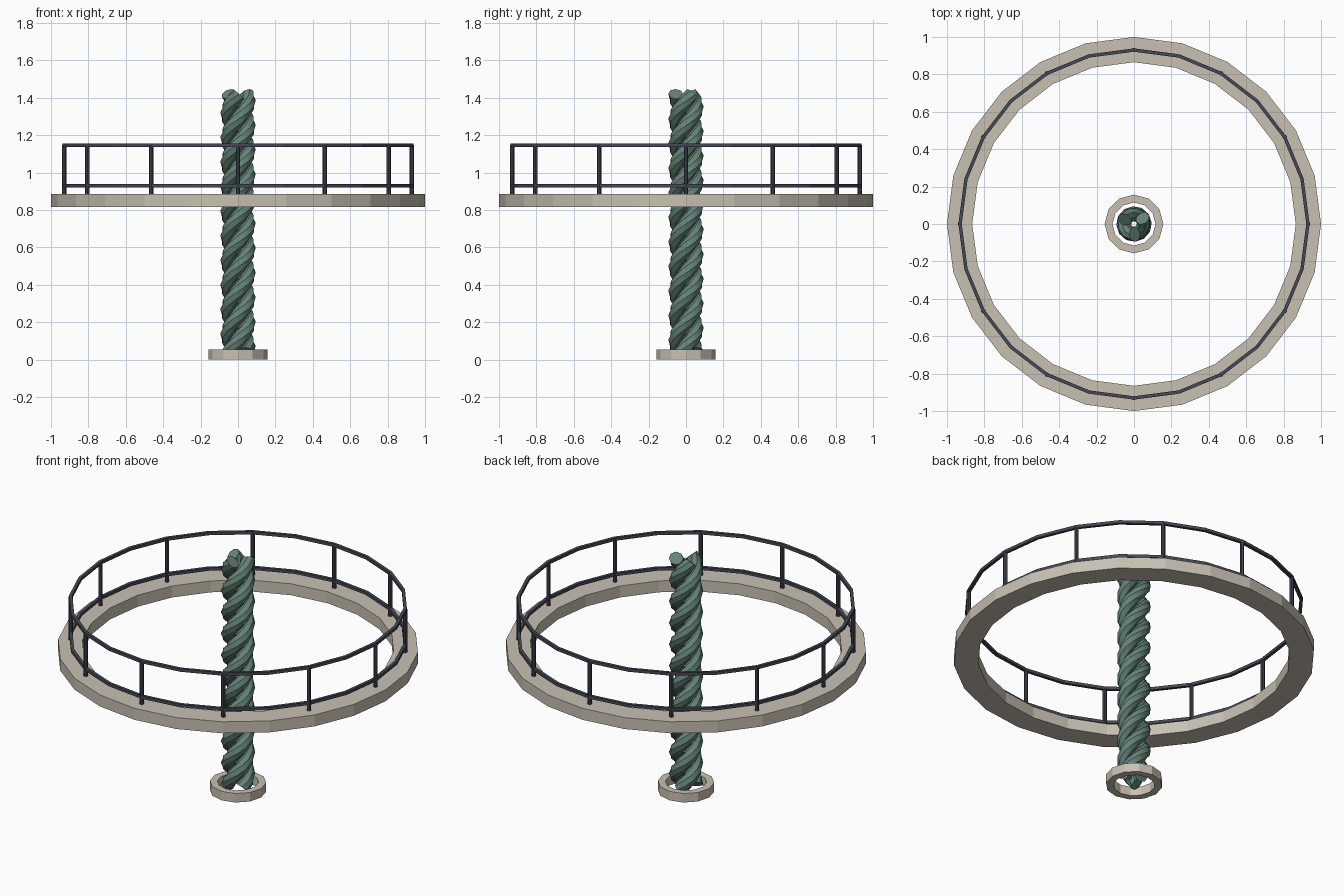
import bpy, bmesh
from math import sin, cos, pi, radians
from mathutils import Vector

cube = bpy.data.objects.get("Cube")
if cube:
    bpy.data.objects.remove(cube)


def material(name, rgb):
    m = bpy.data.materials.new(name)
    m.use_nodes = True
    m.diffuse_color = (*rgb, 1)
    m.node_tree.nodes["Principled BSDF"].inputs["Base Color"].default_value = (*rgb, 1)
    return m


STONE = material("pale stone", (0.58, 0.53, 0.45))
METAL = material("dark metal", (0.06, 0.065, 0.09))
GREEN = material("weathered green", (0.13, 0.23, 0.19))


def add(name, bm, mat):
    bmesh.ops.recalc_face_normals(bm, faces=bm.faces)
    mesh = bpy.data.meshes.new(name)
    bm.to_mesh(mesh)
    bm.free()
    mesh.materials.append(mat)
    obj = bpy.data.objects.new(name, mesh)
    bpy.context.collection.objects.link(obj)
    return obj


def polar(r, a, z):
    return Vector((r * cos(a), r * sin(a), z))


def loft(bm, rings, closed=False):
    """Skin a list of cross-sections, capping the ends when open."""
    loops = [[bm.verts.new(p) for p in ring] for ring in rings]
    pairs = list(zip(loops, loops[1:]))
    if closed:
        pairs.append((loops[-1], loops[0]))
    for a, b in pairs:
        for i in range(len(a)):
            j = (i + 1) % len(a)
            bm.faces.new((a[i], a[j], b[j], b[i]))
    if not closed:
        bm.faces.new(loops[0])
        bm.faces.new(loops[-1])


def flat_ring(name, outer, inner, z0, z1, sides, mat):
    bm = bmesh.new()
    section = [(outer, z0), (outer, z1), (inner, z1), (inner, z0)]
    loft(bm, [[polar(r, 2 * pi * i / sides, z) for r, z in section]
              for i in range(sides)], closed=True)
    return add(name, bm, mat)


def strand(name, start):
    """One helical strand, cut square to its path at both ends."""
    bm = bmesh.new()
    rings = []
    for i in range(STEPS + 1):
        t = i / STEPS
        a = start + TURNS * 2 * pi * t
        centre = polar(HELIX_R, a, Z0 + (Z1 - Z0) * t)
        out = Vector((cos(a), sin(a), 0))
        along = Vector((-sin(a) * HELIX_R * TURNS * 2 * pi,
                        cos(a) * HELIX_R * TURNS * 2 * pi, Z1 - Z0)).normalized()
        side = along.cross(out)
        rings.append([centre + STRAND_R * (cos(k * pi / 4) * out + sin(k * pi / 4) * side)
                      for k in range(8)])
    loft(bm, rings)
    obj = add(name, bm, GREEN)
    obj.data.shade_smooth()
    obj.data.set_sharp_from_angle(angle=radians(40))


# Twisted column
HELIX_R, STRAND_R, STEPS, TURNS = 0.055, 0.04, 42, 3.5
Z0, Z1 = 0.04, 1.42
for n in range(3):
    strand(f"column_strand_{n + 1}", radians(34 + 120 * n) - TURNS * 2 * pi)

# Base collar and walkway
flat_ring("base_collar", 0.157, 0.115, 0, 0.055, 12, STONE)
flat_ring("walkway_ring", 1.0, 0.865, 0.815, 0.885, 24, STONE)

# Railing
RAIL_R = 0.93
for name, z in (("lower_rail", 0.93), ("upper_rail", 1.147)):
    flat_ring(name, RAIL_R + 0.009, RAIL_R - 0.009, z - 0.009, z + 0.009, 24, METAL)
for n in range(12):
    bm = bmesh.new()
    foot = polar(RAIL_R, n * pi / 6, 0)
    loft(bm, [[foot + polar(0.012, k * pi / 4, z) for k in range(8)]
              for z in (0.88, 1.147)])
    add(f"railing_post_{n + 1}", bm, METAL)
